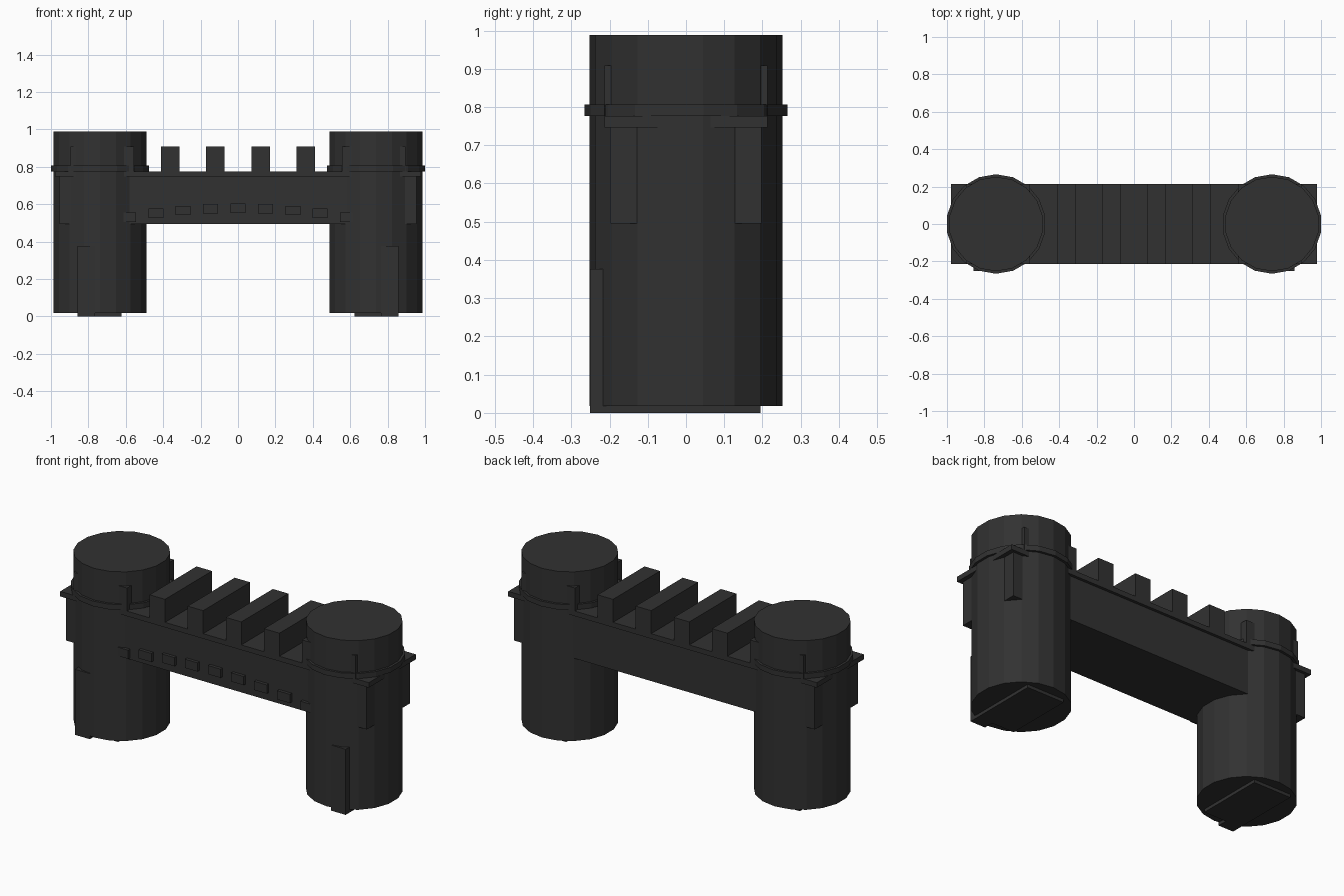
import bpy

if "Cube" in bpy.data.objects:
    bpy.data.objects.remove(bpy.data.objects["Cube"])

# single dark stone colour
stone = bpy.data.materials.new("dark stone")
stone.diffuse_color = (0.031, 0.031, 0.031, 1)
stone.use_nodes = True
stone.node_tree.nodes["Principled BSDF"].inputs["Base Color"].default_value = stone.diffuse_color


def finish(name):
    ob = bpy.context.object
    ob.name = name
    ob.data.materials.append(stone)
    return ob


def box(name, x0, x1, y0, y1, z0, z1):
    bpy.ops.mesh.primitive_cube_add(
        size=1, location=((x0 + x1) / 2, (y0 + y1) / 2, (z0 + z1) / 2))
    ob = finish(name)
    ob.scale = (abs(x1 - x0), y1 - y0, z1 - z0)
    return ob


def drum(name, x, r, z0, z1):
    bpy.ops.mesh.primitive_cylinder_add(
        vertices=18, radius=r, depth=z1 - z0, location=(x, 0, (z0 + z1) / 2))
    return finish(name)


# bridge wall and its walkway slab
box("bridge_wall", -0.955, 0.955, -0.197, 0.197, 0.495, 0.75)
box("walkway_slab", -0.979, 0.979, -0.213, 0.213, 0.747, 0.776)

# crosswise merlons (outer ones are mostly inside the towers)
for i in range(8):
    x = (i - 3.5) * 0.242
    box("merlon", x - 0.049, x + 0.049, -0.213, 0.213, 0.77, 0.908)

# arched row of small blocks on the front only
for i in range(9):
    x = (i - 4) * 0.1465
    z = 0.578 - 0.14 * x * x
    box("arch_block", x - 0.04, x + 0.04, -0.215, -0.19, z - 0.025, z + 0.025)

# mirrored towers
for s, side in ((-1, "left"), (1, "right")):
    drum(side + "_tower", s * 0.7375, 0.2526, 0.018, 0.988)
    drum(side + "_tower_ring", s * 0.7375, 0.266, 0.776, 0.806)
    box(side + "_foot_plate", s * 0.624, s * 0.859, -0.195, 0.195, 0, 0.1)
    box(side + "_buttress", s * 0.765, s * 0.859, -0.251, -0.15, 0, 0.376)
